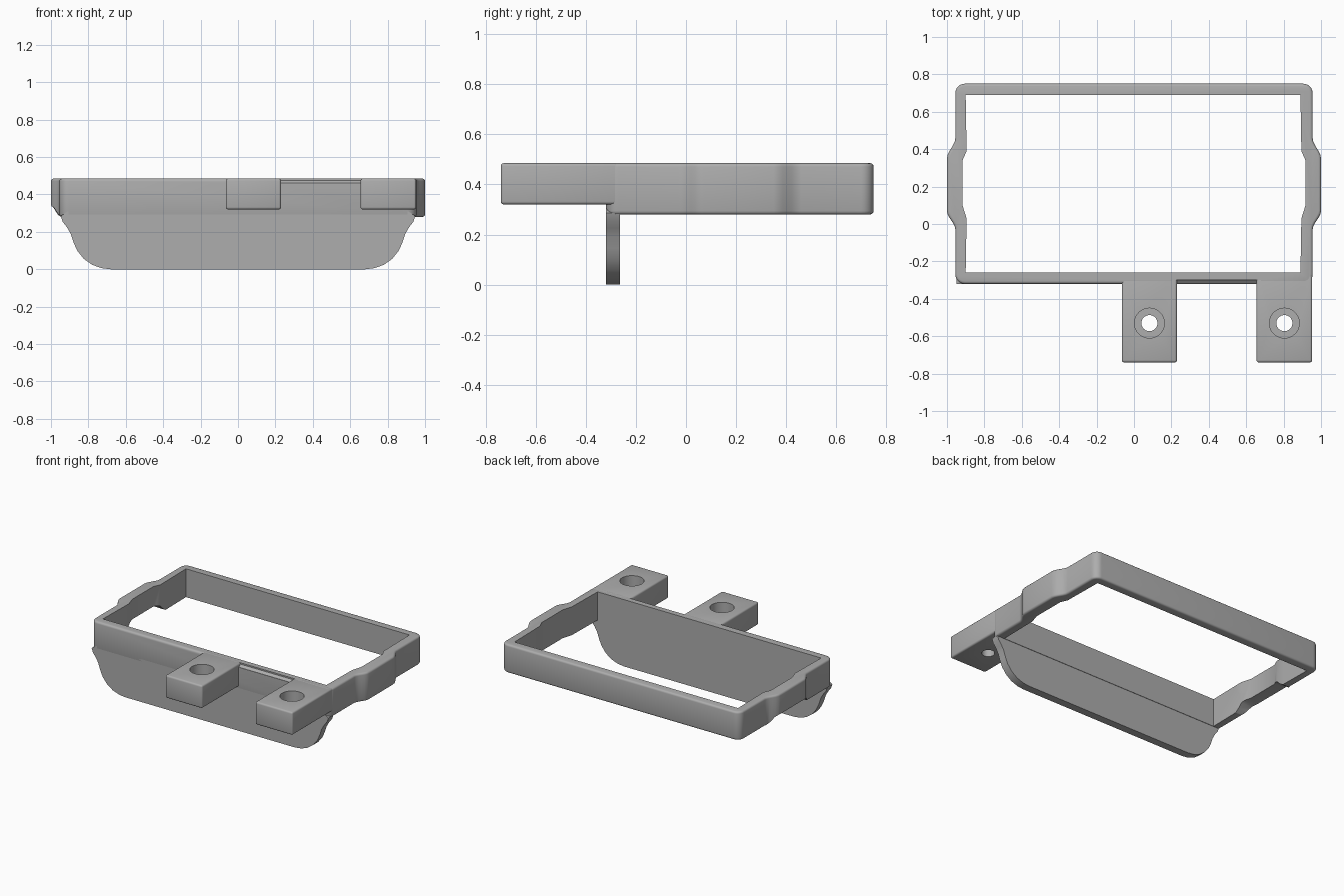
import bpy, bmesh, math

cube = bpy.data.objects.get("Cube")
if cube:
    bpy.data.objects.remove(cube, do_unlink=True)

grey = bpy.data.materials.new("plain grey")
grey.use_nodes = True
COL = (0.42, 0.42, 0.42, 1)
grey.diffuse_color = COL
grey.node_tree.nodes["Principled BSDF"].inputs["Base Color"].default_value = COL

TOP, LOW, TAB_LOW = 0.485, 0.28, 0.32


def prism(name, pts, lo, hi, axis="z"):
    """Extrude a 2D outline along the named axis from lo to hi."""
    place = {"z": lambda a, b, c: (a, b, c),
             "y": lambda a, b, c: (a, c, b),
             "x": lambda a, b, c: (c, a, b)}[axis]
    bm = bmesh.new()
    ends = [[bm.verts.new(place(a, b, c)) for a, b in pts] for c in (lo, hi)]
    bm.faces.new(ends[0])
    bm.faces.new(ends[1])
    n = len(pts)
    for i in range(n):
        j = (i + 1) % n
        bm.faces.new((ends[0][i], ends[0][j], ends[1][j], ends[1][i]))
    bmesh.ops.recalc_face_normals(bm, faces=bm.faces)
    me = bpy.data.meshes.new(name)
    bm.to_mesh(me)
    bm.free()
    me.materials.append(grey)
    ob = bpy.data.objects.new(name, me)
    bpy.context.collection.objects.link(ob)
    return ob


def activate(ob):
    bpy.ops.object.select_all(action="DESELECT")
    ob.select_set(True)
    bpy.context.view_layer.objects.active = ob


def soften(ob, width):
    activate(ob)
    m = ob.modifiers.new("edge", "BEVEL")
    m.width, m.segments = width, 3
    m.limit_method, m.angle_limit = "ANGLE", math.radians(60)
    bpy.ops.object.modifier_apply(modifier=m.name)


def cut(ob, cutter):
    activate(ob)
    m = ob.modifiers.new("cut", "BOOLEAN")
    m.operation, m.solver, m.object = "DIFFERENCE", "EXACT", cutter
    bpy.ops.object.modifier_apply(modifier=m.name)
    bpy.data.objects.remove(cutter, do_unlink=True)


def finish(ob):
    activate(ob)
    bpy.ops.object.shade_smooth_by_angle(angle=math.radians(32))


def rect(x0, x1, y0, y1):
    return [(x0, y0), (x1, y0), (x1, y1), (x0, y1)]


def circle(x, y, r, n=40):
    return [(x + r * math.cos(2 * math.pi * i / n),
             y + r * math.sin(2 * math.pi * i / n)) for i in range(n)]


def arc(x, y, r, a0, steps=6):
    return [(x + r * math.cos(math.radians(a0 + 90 * i / steps)),
             y + r * math.sin(math.radians(a0 + 90 * i / steps)))
            for i in range(steps + 1)]


def bulge(base, grow, ramps, steps):
    """Side wall points, front to back, swelling outward in the middle."""
    (a, b), (c, d) = ramps
    pts = []
    for y0, y1, rising in ((a, b, True), (c, d, False)):
        for i in range(steps + 1):
            t = i / steps
            s = t * t * (3 - 2 * t)
            pts.append((base + grow * (s if rising else 1 - s), y0 + (y1 - y0) * t))
    return pts


# Frame: rounded outline with swollen sides
R = 0.05
side = bulge(0.955, 0.045, ((-0.03, 0.07), (0.35, 0.46)), 6)
outer = (arc(0.955 - R, -0.32 + R, R, -90) + side + arc(0.955 - R, 0.75 - R, R, 0)
         + arc(-0.955 + R, 0.75 - R, R, 90) + [(-x, y) for x, y in reversed(side)]
         + arc(-0.955 + R, -0.32 + R, R, 180))
frame = prism("frame", outer, LOW, TOP)
soften(frame, 0.014)

# Frame opening
inside = bulge(0.895, 0.022, ((0.03, 0.10), (0.34, 0.39)), 1)
opening = ([(-0.9, -0.26), (0.89, -0.26)] + inside + [(0.89, 0.69), (-0.9, 0.69)]
           + [(-x, y) for x, y in reversed(inside)])
cut(frame, prism("opening_cutter", opening, 0, 1))

# Arched relief under one side wall
relief = [(-0.03, 0.2), (-0.03, 0.28), (0.0, 0.30), (0.03, 0.33), (0.06, 0.34),
          (0.36, 0.34), (0.39, 0.33), (0.42, 0.30), (0.45, 0.28), (0.45, 0.2)]
cut(frame, prism("relief_cutter", relief, -1.2, -0.8, "x"))

# Sloped relief on the front rim between the tabs
slope = [(-0.30, 0.52), (-0.30, 0.475), (-0.318, 0.46), (-0.36, 0.46), (-0.36, 0.52)]
cut(frame, prism("slope_cutter", slope, 0.20, 0.68, "x"))
finish(frame)

# Hanging front plate with curved lower corners
half = [(0.68, 0), (0.73, 0.006), (0.78, 0.024), (0.825, 0.056), (0.86, 0.1),
        (0.88, 0.145), (0.895, 0.19), (0.915, 0.225), (0.938, 0.255), (0.948, 0.285),
        (0.91, 0.31)]
plate = prism("front_plate", [(-x, z) for x, z in reversed(half)] + half,
              -0.32, -0.263, "y")
finish(plate)

# Mounting tabs with stepped screw holes
for name, x0, x1 in (("middle_tab", -0.065, 0.23), ("end_tab", 0.655, 0.953)):
    tab = prism(name, rect(x0, x1, -0.74, -0.27), TAB_LOW, TOP)
    soften(tab, 0.012)
    mid = (x0 + x1) / 2
    cut(tab, prism("bore_cutter", circle(mid, -0.53, 0.08), 0.385, 0.6))
    cut(tab, prism("hole_cutter", circle(mid, -0.53, 0.043), 0.2, 0.6))
    finish(tab)
